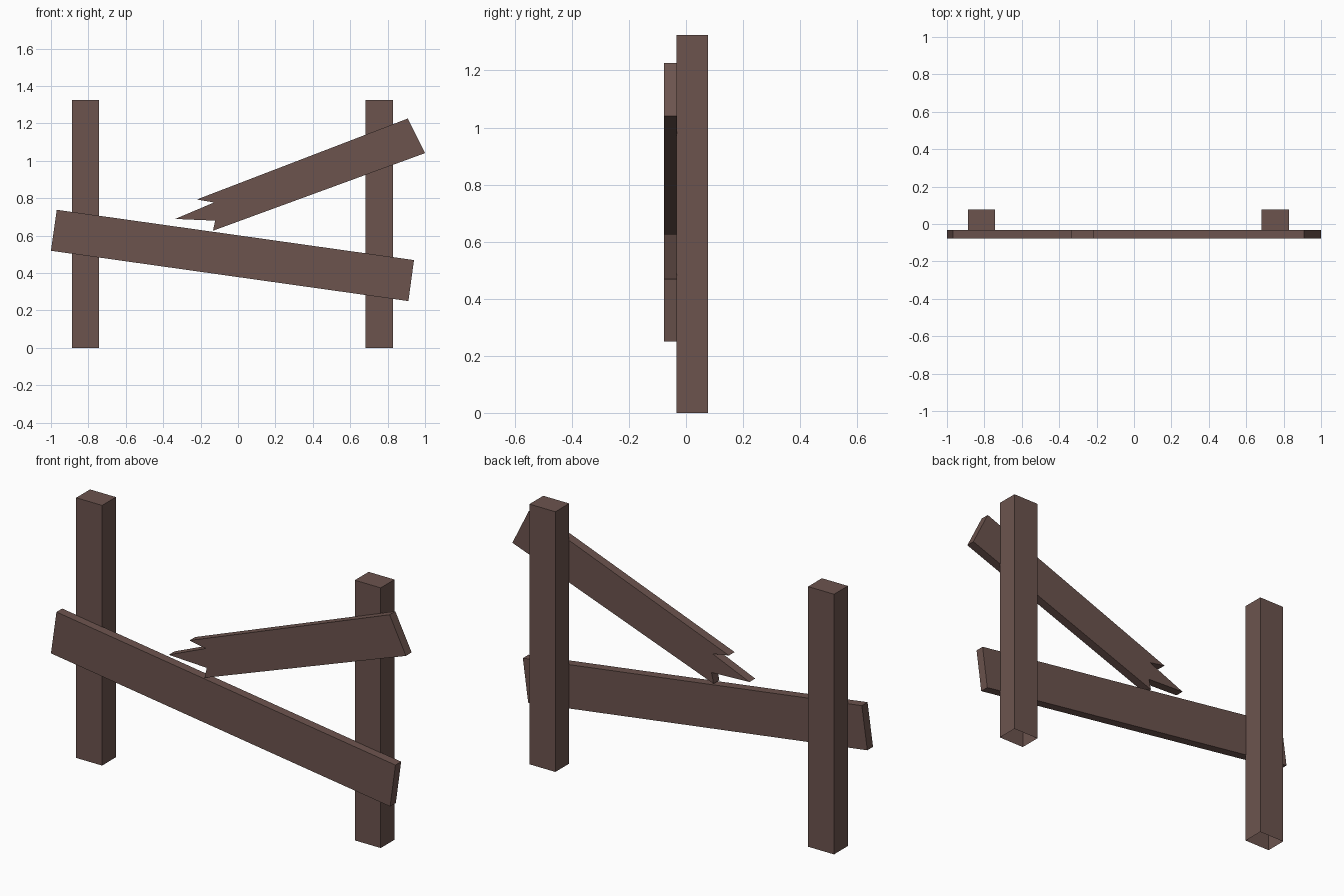
import bpy
import bmesh

if "Cube" in bpy.data.objects:
    bpy.data.objects.remove(bpy.data.objects["Cube"])

wood = bpy.data.materials.new("dark brown wood")
wood.diffuse_color = (0.15, 0.088, 0.076, 1.0)
wood.use_nodes = True
wood.node_tree.nodes["Principled BSDF"].inputs["Base Color"].default_value = wood.diffuse_color


def extrude_outline(name, outline, y0, y1):
    """Front outline (x, z) given a thickness from y0 to y1."""
    bm = bmesh.new()
    face = bm.faces.new([bm.verts.new((x, y0, z)) for x, z in outline])
    ext = bmesh.ops.extrude_face_region(bm, geom=[face], use_keep_orig=True)
    moved = [g for g in ext["geom"] if isinstance(g, bmesh.types.BMVert)]
    bmesh.ops.translate(bm, verts=moved, vec=(0, y1 - y0, 0))
    bmesh.ops.recalc_face_normals(bm, faces=bm.faces)
    mesh = bpy.data.meshes.new(name)
    bm.to_mesh(mesh)
    bm.free()
    mesh.materials.append(wood)
    obj = bpy.data.objects.new(name, mesh)
    bpy.context.collection.objects.link(obj)
    return obj


# Upright posts, open underneath where they meet the ground
for name, x0, x1 in (("left_post", -0.888, -0.742), ("right_post", 0.682, 0.828)):
    post = extrude_outline(name, [(x0, 0), (x1, 0), (x1, 1.325), (x0, 1.325)],
                           -0.034, 0.077)
    bm = bmesh.new()
    bm.from_mesh(post.data)
    bottom = [f for f in bm.faces if f.normal.z < -0.9]
    bmesh.ops.delete(bm, geom=bottom, context="FACES_ONLY")
    bm.to_mesh(post.data)
    bm.free()

# Whole lower rail, sloping down to the right
extrude_outline("lower_rail",
                [(-1.0, 0.519), (0.911, 0.25), (0.941, 0.469), (-0.969, 0.738)],
                -0.077, -0.031)

# Snapped upper rail with a splintered left end
extrude_outline("broken_upper_rail",
                [(-0.134, 0.626), (1.0, 1.041), (0.908, 1.226), (-0.22, 0.793),
                 (-0.128, 0.777), (-0.336, 0.689), (-0.122, 0.68)],
                -0.077, -0.031)
